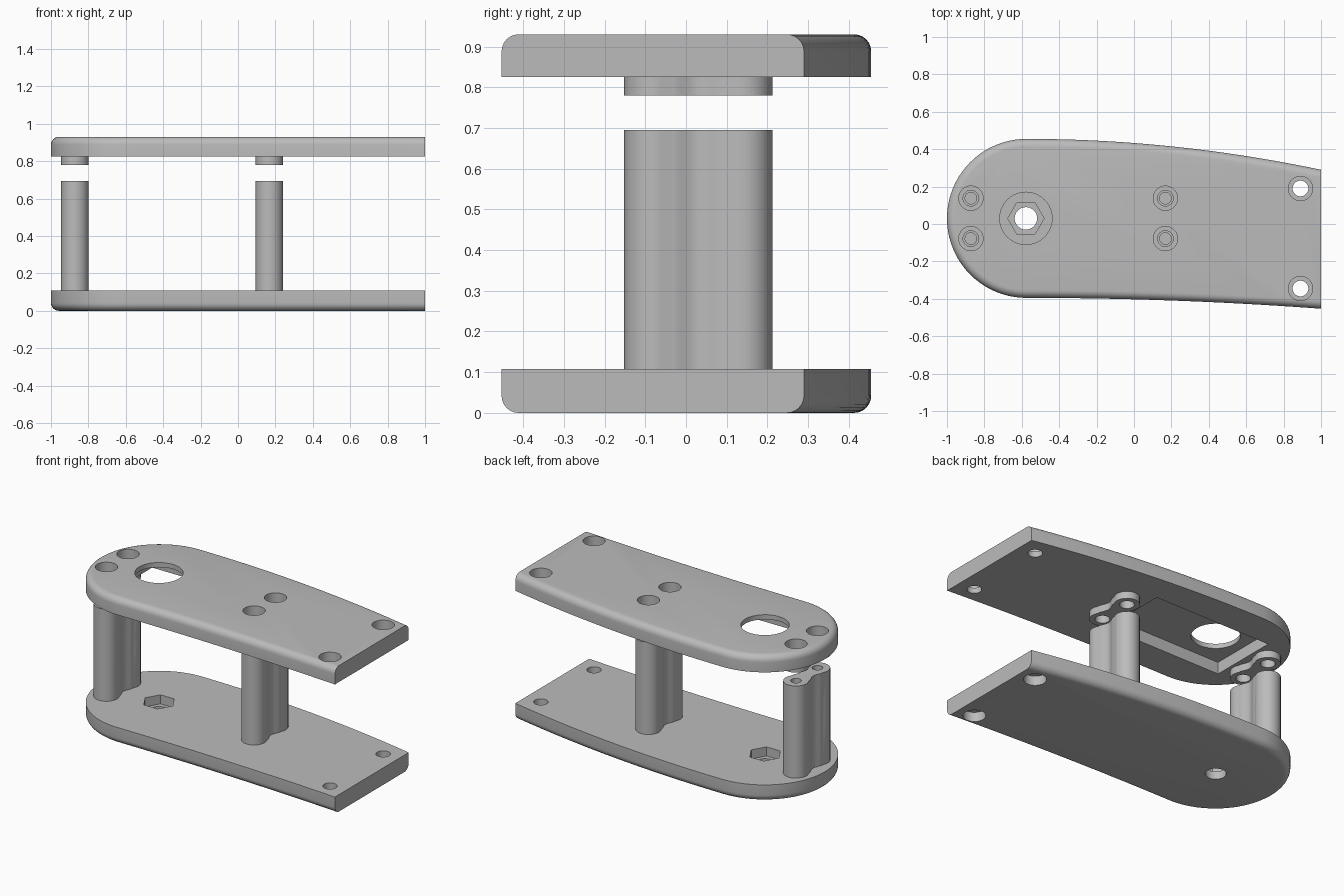
import bpy, bmesh, math
from mathutils import Matrix

if "Cube" in bpy.data.objects:
    bpy.data.objects.remove(bpy.data.objects["Cube"], do_unlink=True)

grey = bpy.data.materials.new("plain grey")
grey.use_nodes = True
grey.diffuse_color = (0.5, 0.5, 0.5, 1)
grey.node_tree.nodes["Principled BSDF"].inputs["Base Color"].default_value = (0.5, 0.5, 0.5, 1)

YC = 0.03                                   # centre line of the fittings
BOLT_Y = (YC - 0.108, YC + 0.108)
POST_X = {"end": -0.872, "middle": 0.168}
CORNERS = [(0.89, 0.19), (0.89, -0.345)]
PIVOT = (-0.578, YC)


def make_object(name, bm):
    bmesh.ops.recalc_face_normals(bm, faces=bm.faces)
    mesh = bpy.data.meshes.new(name)
    bm.to_mesh(mesh)
    bm.free()
    mesh.materials.append(grey)
    obj = bpy.data.objects.new(name, mesh)
    bpy.context.collection.objects.link(obj)
    return obj


def prism(outline, z0, z1):
    bm = bmesh.new()
    face = bm.faces.new([bm.verts.new((x, y, z0)) for x, y in outline])
    top = bmesh.ops.extrude_face_region(bm, geom=[face])["geom"]
    bmesh.ops.translate(bm, vec=(0, 0, z1 - z0),
                        verts=[v for v in top if isinstance(v, bmesh.types.BMVert)])
    return bm


def circle(x, y, r, sides=40):
    return [(x + r * math.cos(2 * math.pi * i / sides),
             y + r * math.sin(2 * math.pi * i / sides)) for i in range(sides)]


def cut(obj, bm):
    """Subtract a solid from an object and discard the cutter."""
    cutter = make_object("cutter", bm)
    cutter.hide_render = True
    mod = obj.modifiers.new("cut", "BOOLEAN")
    mod.operation, mod.solver, mod.object = "DIFFERENCE", "EXACT", cutter
    bpy.context.view_layer.objects.active = obj
    bpy.ops.object.modifier_apply(modifier=mod.name)
    bpy.data.objects.remove(cutter, do_unlink=True)


def bore(obj, x, y, r, z0, z1, sides=40):
    cut(obj, prism(circle(x, y, r, sides), z0, z1))


def plate_outline(steps=24):
    pts = []
    for i in range(41):                     # round end
        a = math.pi / 2 + math.pi * i / 40
        pts.append((-0.575 + 0.425 * math.cos(a), YC + 0.425 * math.sin(a)))
    for i in range(1, steps + 1):           # front edge
        t = i / steps
        pts.append((-0.575 + 1.575 * t, -0.395 - 0.058 * t * t))
    for i in range(steps, 0, -1):           # back edge
        t = i / steps
        pts.append((-0.575 + 1.575 * t, 0.455 - 0.165 * t * t))
    return pts


def plate(name, z0, z1, round_z):
    """Plate with its long edge rounded at one height, square end left sharp."""
    bm = prism(plate_outline(), z0, z1)
    rim = [e for e in bm.edges
           if all(abs(v.co.z - round_z) < 1e-4 for v in e.verts)
           and not all(v.co.x > 0.999 for v in e.verts)]
    bmesh.ops.bevel(bm, geom=rim, offset=0.042, segments=6, profile=0.5, affect="EDGES")
    return make_object(name, bm)


def bone(xc, r=0.074, n=14):
    """Two round ends joined by a narrow waist."""
    half = []
    for i in range(n + 1):
        a = math.radians(-30 + 240 * i / n)
        half.append((r * math.cos(a), 0.108 + r * math.sin(a)))
    edge_x, edge_y = half[0]
    for i in range(1, n):
        y = edge_y * (1 - 2 * i / n)
        half.append((-edge_x + 0.01 * (1 + math.cos(math.pi * y / edge_y)), y))
    return [(xc + s * x, YC + s * y) for s in (1, -1) for x, y in half]


# Lower plate: rounded underneath, hexagonal pocket, bolt holes sunk from below
lower = plate("lower_plate", 0, 0.108, 0)
bore(lower, *PIVOT, 0.097, 0.05, 0.2, 6)
bore(lower, *PIVOT, 0.06, -0.1, 0.2)
for x, y in CORNERS:
    bore(lower, x, y, 0.065, -0.1, 0.06)
    bore(lower, x, y, 0.042, -0.1, 0.2)

# Upper plate: rounded on top, large opening, rectangular recess underneath
upper = plate("upper_plate", 0.825, 0.93, 0.93)
cut(upper, prism([(-0.78, -0.19), (0.04, -0.19), (0.04, 0.25), (-0.78, 0.25)], 0.7, 0.9))
bore(upper, *PIVOT, 0.14, 0.7, 1.1)
for x, y in CORNERS + [(px, by) for px in POST_X.values() for by in BOLT_Y]:
    bore(upper, x, y, 0.065, 0.86, 1.1)
    bore(upper, x, y, 0.042, 0.7, 1.1)

parts = [lower, upper]
for label, px in POST_X.items():
    # Posts on the lower plate with blind bolt bores
    post = make_object(label + "_post", prism(bone(px), 0.108, 0.695))
    for y in BOLT_Y:
        bore(post, px, y, 0.031, 0.33, 0.9)
    if label == "end":                      # cross hole through the end post
        bm = prism(circle(0, 0, 0.104, 48), -0.2, 0.2)
        bm.transform(Matrix.Translation((px, YC, 0.425)) @ Matrix.Rotation(math.pi / 2, 4, "Y"))
        cut(post, bm)
    # Matching mounts under the upper plate
    mount = make_object(label + "_mount", prism(bone(px), 0.78, 0.825))
    for y in BOLT_Y:
        bore(mount, px, y, 0.042, 0.7, 0.9)
    parts += [post, mount]

# Smooth curves, sharp edges
bpy.ops.object.select_all(action="DESELECT")
for obj in parts:
    obj.select_set(True)
bpy.context.view_layer.objects.active = lower
bpy.ops.object.shade_smooth_by_angle(angle=math.radians(32))
